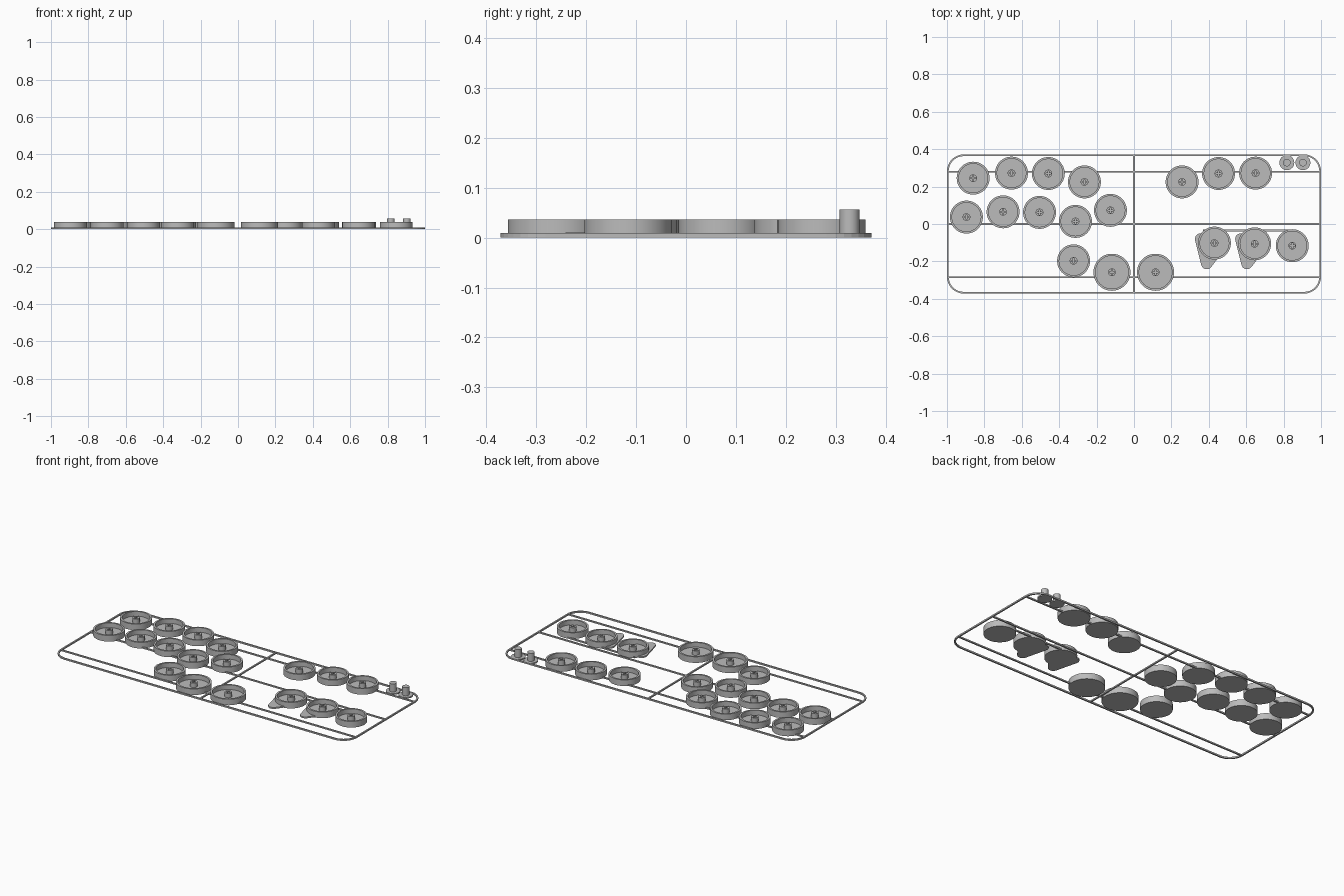
import bpy, bmesh, math

cube = bpy.data.objects.get("Cube")
if cube:
    bpy.data.objects.remove(cube, do_unlink=True)

grey = bpy.data.materials.new("plain grey")
grey.use_nodes = True
grey.diffuse_color = (0.5, 0.5, 0.5, 1)
grey.node_tree.nodes["Principled BSDF"].inputs["Base Color"].default_value = (0.5, 0.5, 0.5, 1)

ROD = 0.009    # rod thickness
RIM = 0.037    # height of the button rims


def add_object(name, bm, location=(0, 0, 0)):
    bmesh.ops.recalc_face_normals(bm, faces=bm.faces)
    mesh = bpy.data.meshes.new(name)
    bm.to_mesh(mesh)
    bm.free()
    mesh.materials.append(grey)
    return place(name, mesh, location)


def place(name, mesh, location):
    ob = bpy.data.objects.new(name, mesh)
    ob.location = location
    bpy.context.collection.objects.link(ob)
    return ob


def bridge(bm, a, b):
    n = len(a)
    for i in range(n):
        j = (i + 1) % n
        bm.faces.new((a[i], a[j], b[j], b[i]))


def ring(bm, points, z):
    return [bm.verts.new((x, y, z)) for x, y in points]


def circle(r, n=48):
    return [(r * math.cos(2 * math.pi * i / n), r * math.sin(2 * math.pi * i / n)) for i in range(n)]


def lathe(bm, profile, n=48):
    """Stack circles along (radius, height) pairs, closing both ends."""
    rings = [ring(bm, circle(r, n), z) for r, z in profile]
    for a, b in zip(rings, rings[1:]):
        bridge(bm, a, b)
    bm.faces.new(rings[0])
    bm.faces.new(rings[-1])


def rounded(corners, r, steps=8):
    """Round every corner of a counter-clockwise convex outline of arc centres."""
    points, n = [], len(corners)
    for i, (x, y) in enumerate(corners):
        px, py = corners[i - 1]
        nx, ny = corners[(i + 1) % n]
        a = math.atan2(y - py, x - px) - math.pi / 2
        b = math.atan2(ny - y, nx - x) - math.pi / 2
        sweep = (b - a) % (2 * math.pi)
        for k in range(steps + 1):
            t = a + sweep * k / steps
            points.append((x + r * math.cos(t), y + r * math.sin(t)))
    return points


def button_mesh(name, radius):
    bm = bmesh.new()
    # open cup
    inner = radius - 0.011
    lathe(bm, [(radius, 0), (radius, RIM), (inner, RIM), (inner, 0.009)])
    # round stem with a cross-shaped socket
    length, half = 0.014, 0.003
    cross = []
    for q in range(4):
        c, s = round(math.cos(q * math.pi / 2)), round(math.sin(q * math.pi / 2))
        for x, y in ((length, -half), (length, half), (half, half)):
            cross.append((x * c - y * s, x * s + y * c))
    outer = [(0.021 * x / math.hypot(x, y), 0.021 * y / math.hypot(x, y)) for x, y in cross]
    rings = [ring(bm, outer, 0.008), ring(bm, outer, RIM - 0.001),
             ring(bm, cross, RIM - 0.001), ring(bm, cross, 0.010)]
    for a, b in zip(rings, rings[1:]):
        bridge(bm, a, b)
    bm.faces.new(rings[-1])
    ob = add_object(name, bm)
    mesh = ob.data
    bpy.data.objects.remove(ob)
    return mesh


# Outer frame
bm = bmesh.new()
R = 0.09
cx, cy = 1 - R, 0.372 - R
centres = [(-cx, -cy), (cx, -cy), (cx, cy), (-cx, cy)]
out, inn = rounded(centres, R), rounded(centres, R - ROD)
loops = [ring(bm, out, 0), ring(bm, out, ROD), ring(bm, inn, ROD), ring(bm, inn, 0)]
for i in range(4):
    bridge(bm, loops[i], loops[(i + 1) % 4])
add_object("outer_frame", bm)


# Cross rods
def rod(name, x0, x1, y0, y1):
    bm = bmesh.new()
    bmesh.ops.create_cube(bm, size=1)
    bmesh.ops.scale(bm, vec=(x1 - x0, y1 - y0, ROD - 0.001), verts=bm.verts)
    add_object(name, bm, ((x0 + x1) / 2, (y0 + y1) / 2, ROD / 2))


h = ROD / 2
for name, y in (("back_rod", 0.28), ("middle_rod", 0), ("front_rod", -0.285)):
    rod(name, -0.995, 0.995, y - h, y + h)
rod("centre_rod", -h, h, -0.368, 0.368)
rod("short_rod", 0.37, 0.85, -0.035 - h, -0.035 + h)

# Buttons
small = button_mesh("small_button", 0.088)
large = button_mesh("large_button", 0.099)
small_spots = [
    (-0.86, 0.245), (-0.655, 0.272), (-0.458, 0.27), (-0.265, 0.225),
    (-0.896, 0.037), (-0.70, 0.065), (-0.505, 0.062), (-0.313, 0.014),
    (-0.126, 0.073), (-0.323, -0.197),
    (0.257, 0.225), (0.452, 0.27), (0.65, 0.272),
    (0.43, -0.102), (0.645, -0.106), (0.846, -0.116)]
buttons = [place("small_button", small, (x, y, 0)) for x, y in small_spots]
buttons += [place("large_button", large, (x, -0.258, 0)) for x in (-0.118, 0.115)]

# Rounded triangular plates under two buttons
for x in (0.43, 0.645):
    bm = bmesh.new()
    outline = rounded([(-0.074, 0.022), (-0.041, -0.110), (0.05, 0.012)], 0.03)
    lathe_rings = [ring(bm, outline, z) for z in (0.001, 0.010)]
    bridge(bm, *lathe_rings)
    for loop in lathe_rings:
        bm.faces.new(loop)
    add_object("triangle_plate", bm, (x, -0.102, 0))

# Pegs on thin round feet
for x in (0.817, 0.903):
    bm = bmesh.new()
    lathe(bm, [(0.04, 0), (0.04, 0.008), (0.02, 0.008), (0.02, 0.057)], 32)
    buttons.append(add_object("peg", bm, (x, 0.328, 0)))

# Smooth the round walls, keep the edges sharp
bpy.ops.object.select_all(action='DESELECT')
for ob in buttons:
    ob.select_set(True)
bpy.context.view_layer.objects.active = buttons[0]
bpy.ops.object.shade_smooth_by_angle(angle=math.radians(40))
